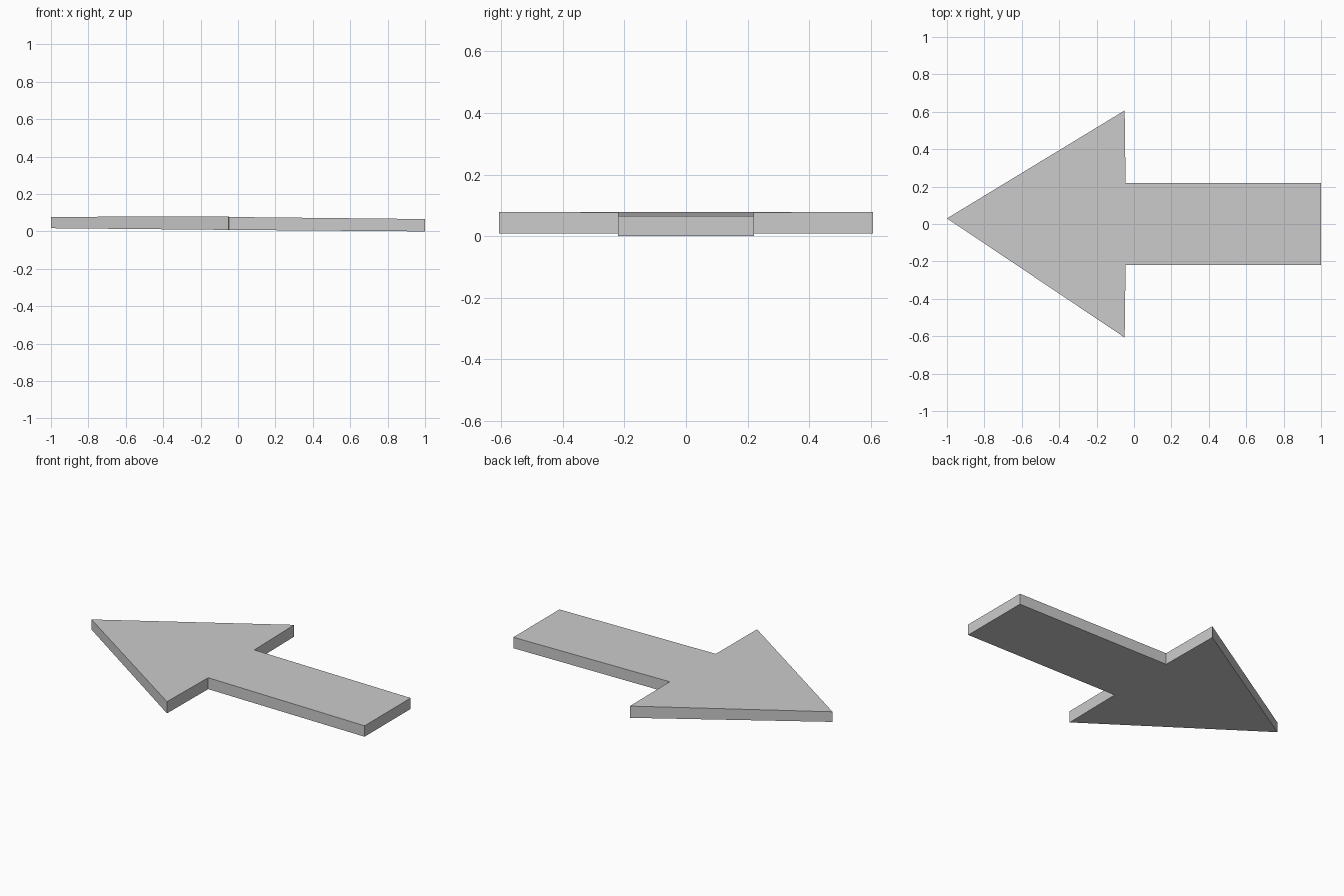
import bpy, bmesh

if "Cube" in bpy.data.objects:
    bpy.data.objects.remove(bpy.data.objects["Cube"])

# Outline points: x, y, bottom z, top z (the slab tilts slightly down to the tail)
tip = (-1.0, 0.03, 0.017, 0.078)
barb = (-0.05, 0.607, 0.008, 0.079)
neck = (-0.045, 0.22, 0.008, 0.077)
tail = (1.0, 0.22, 0.0, 0.066)


def mirror(p):
    return (p[0], -p[1], p[2], p[3])


outline = [tip, mirror(barb), mirror(neck), mirror(tail), tail, neck, barb]

bm = bmesh.new()
low = [bm.verts.new((x, y, b)) for x, y, b, t in outline]
high = [bm.verts.new((x, y, t)) for x, y, b, t in outline]

# Head and shaft faces, top and bottom
for ids in ((0, 1, 2, 5, 6), (2, 3, 4, 5)):
    bm.faces.new([high[i] for i in ids])
    bm.faces.new([low[i] for i in reversed(ids)])

# Side walls
n = len(outline)
for i in range(n):
    j = (i + 1) % n
    bm.faces.new((low[i], low[j], high[j], high[i]))

# Slightly softened rims
rim = [e for e in bm.edges if e.calc_face_angle(0) > 0.9
       and abs(e.verts[0].co.z - e.verts[1].co.z) < 0.03]
bmesh.ops.bevel(bm, geom=rim, offset=0.005, segments=1, affect='EDGES')
bmesh.ops.recalc_face_normals(bm, faces=bm.faces)

mesh = bpy.data.meshes.new("arrow")
bm.to_mesh(mesh)
bm.free()
arrow = bpy.data.objects.new("arrow", mesh)
bpy.context.collection.objects.link(arrow)
